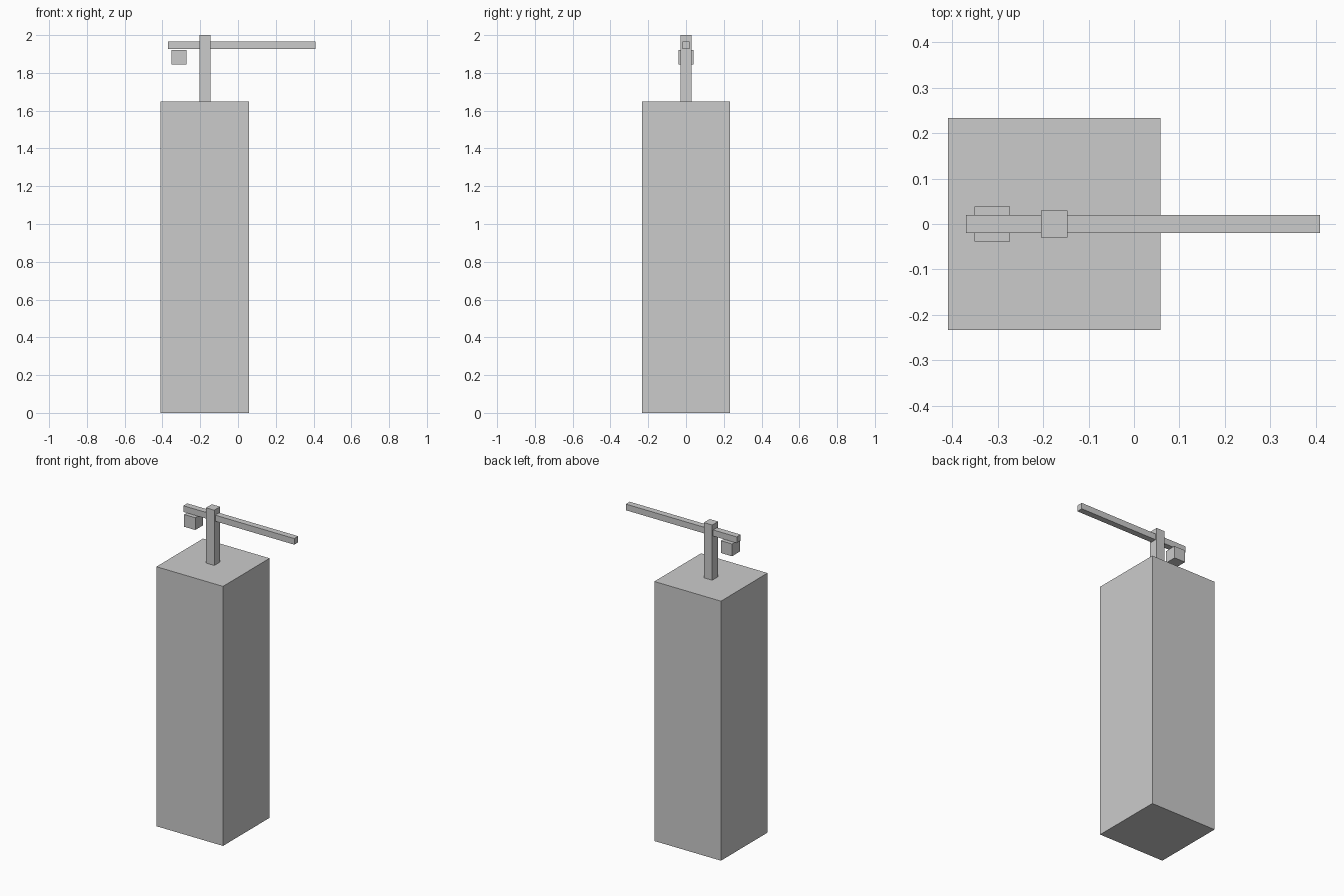
import bpy

if "Cube" in bpy.data.objects:
    bpy.data.objects.remove(bpy.data.objects["Cube"])

U = 0.039            # module the crane is proportioned from
CX = -4.5 * U        # tower axis
ROOF = 2 - 9 * U     # top of the tower block


def box(name, x, z, size):
    """Box centred on y = 0, with centre x, centre z and full size."""
    bpy.ops.mesh.primitive_cube_add(size=1, location=(x, 0, z))
    ob = bpy.context.object
    ob.name = name
    ob.scale = size
    bpy.ops.object.transform_apply(location=False, rotation=False, scale=True)
    return ob


# Building block
box("tower_block", CX, ROOF / 2, (12 * U, 12 * U, ROOF))

# Crane mast standing on the roof
box("crane_mast", CX, (ROOF + 2) / 2, (1.5 * U, 1.5 * U, 2 - ROOF))

# Horizontal jib through the mast
box("crane_jib", CX + 5 * U, ROOF + 7.6 * U, (20 * U, U, U))

# Counterweight under the short end of the jib
box("counterweight", CX - 3.5 * U, ROOF + 6 * U, (2 * U, 2 * U, 2 * U))
